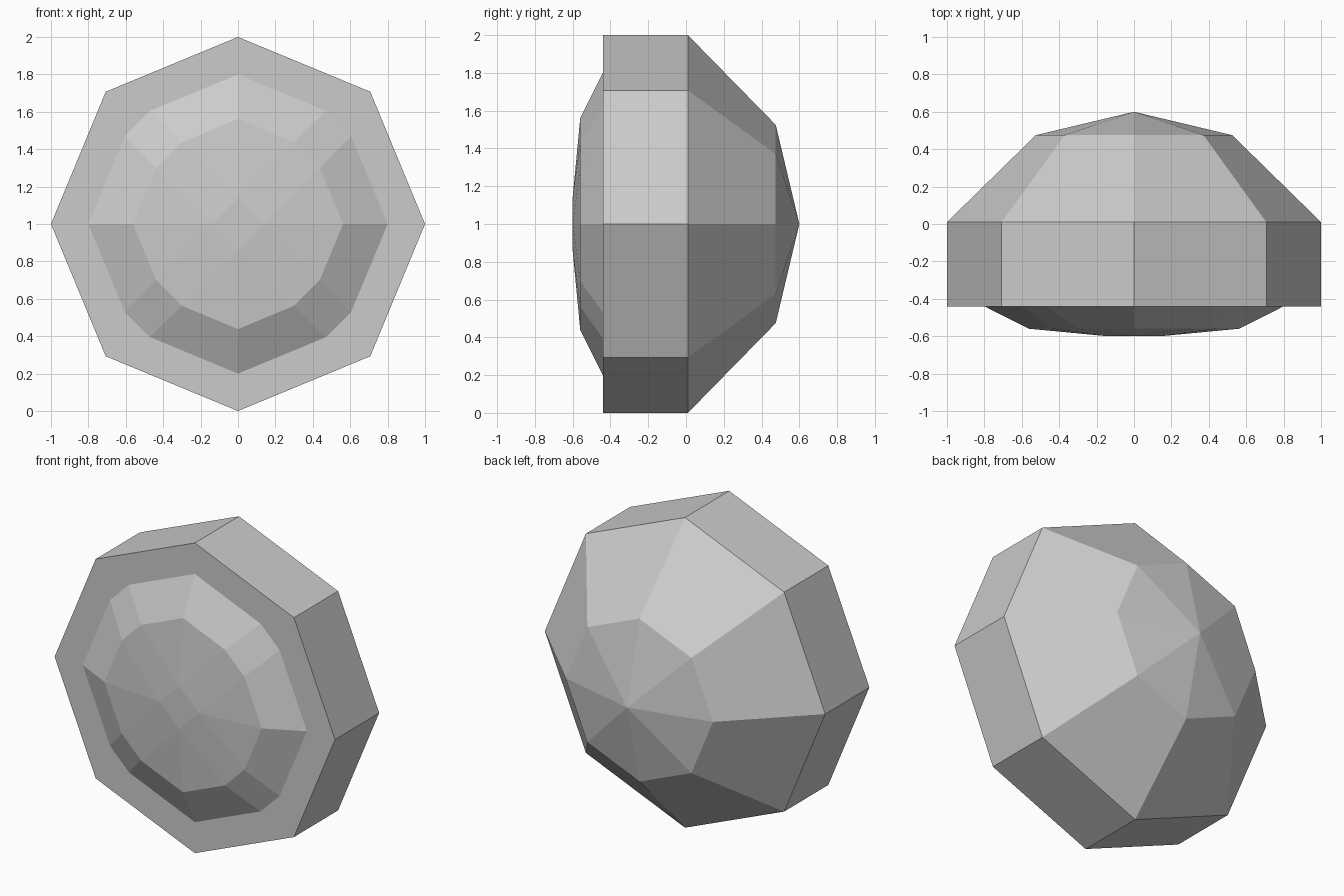
import bpy
import bmesh
import math

cube = bpy.data.objects.get("Cube")
if cube:
    bpy.data.objects.remove(cube, do_unlink=True)

# Single plain grey
grey = bpy.data.materials.new("plain_grey")
grey.use_nodes = True
colour = (0.6, 0.6, 0.6, 1)
grey.diffuse_color = colour
grey.node_tree.nodes["Principled BSDF"].inputs["Base Color"].default_value = colour


def octagon(radius):
    return [(radius * math.cos(i * math.pi / 4), radius * math.sin(i * math.pi / 4))
            for i in range(8)]


def chamfered(tip, long, short):
    """Twelve-sided outline: four axis tips with a chamfered corner between each."""
    points = []
    for x, z in ((tip, 0), (long, short), (short, long)):
        points.append((x, z))
    outline = []
    for turn in range(4):
        c, s = round(math.cos(turn * math.pi / 2)), round(math.sin(turn * math.pi / 2))
        outline += [(x * c - z * s, x * s + z * c) for x, z in points]
    return outline


def loft(name, sections):
    """Bridge outlines of equal count along y, cap both ends, weld merged points."""
    bm = bmesh.new()
    rings = [[bm.verts.new((x, y, z + 1)) for x, z in outline] for y, outline in sections]
    for a, b in zip(rings, rings[1:]):
        for i in range(len(a)):
            j = (i + 1) % len(a)
            bm.faces.new((a[i], a[j], b[j], b[i]))
    bm.faces.new(rings[0])
    bm.faces.new(rings[-1])
    bmesh.ops.remove_doubles(bm, verts=bm.verts[:], dist=0.0005)
    bmesh.ops.recalc_face_normals(bm, faces=bm.faces[:])
    mesh = bpy.data.meshes.new(name)
    bm.to_mesh(mesh)
    bm.free()
    mesh.materials.append(grey)
    obj = bpy.data.objects.new(name, mesh)
    bpy.context.collection.objects.link(obj)
    return obj


# Octagonal rim with the faceted back rising to a point
loft("rim_and_back", [
    (-0.44, octagon(1)),
    (0.01, octagon(1)),
    (0.475, octagon(0.525)),
    (0.6, octagon(0)),
])

# Shallow front dome, seated slightly into the rim, ending in a small diamond
loft("front_dome", [
    (-0.40, chamfered(0.8, 0.605, 0.47)),
    (-0.44, chamfered(0.8, 0.605, 0.47)),
    (-0.56, chamfered(0.562, 0.437, 0.30)),
    (-0.6, chamfered(0.14, 0.14, 0)),
])
